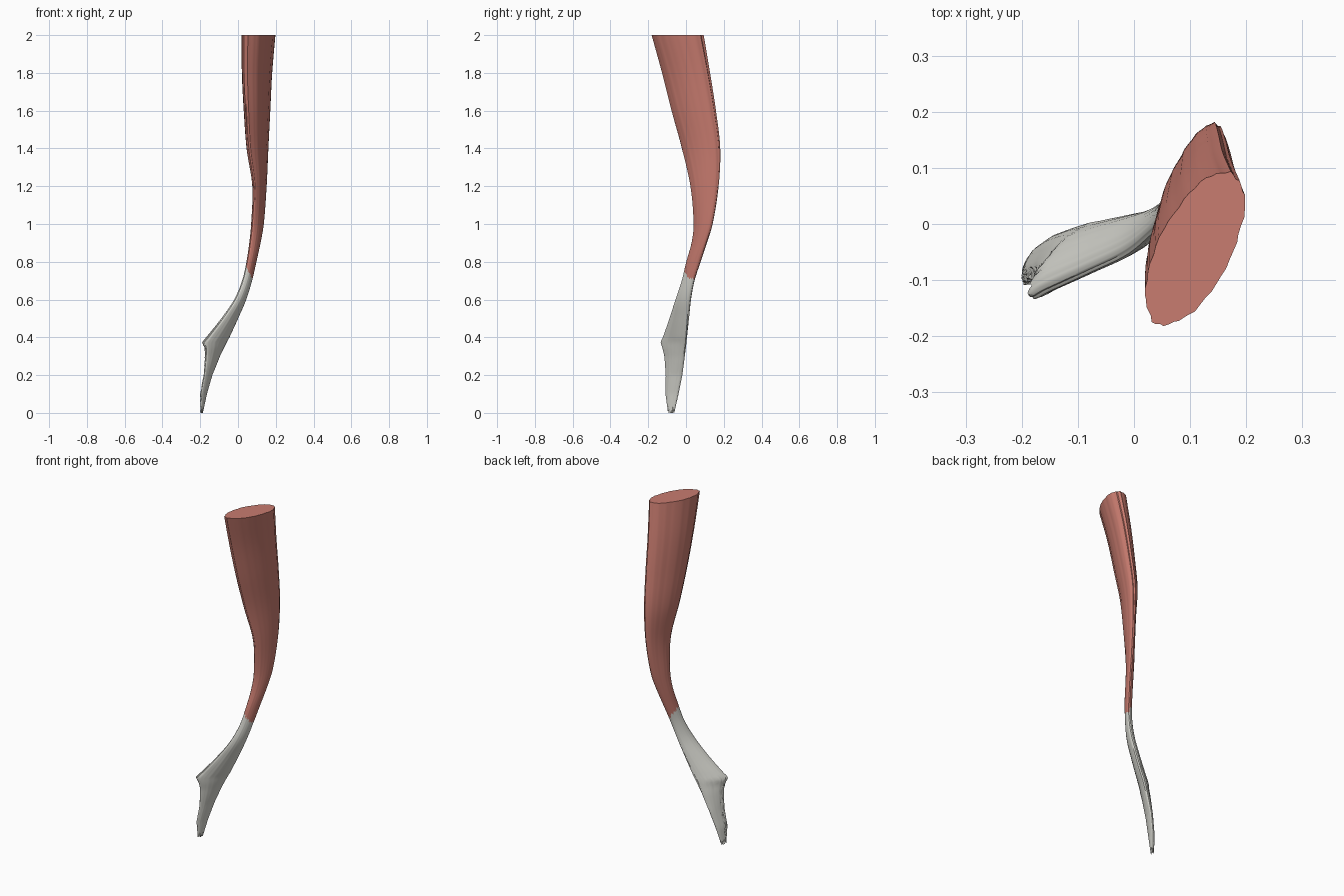
import bpy, bmesh, math, random

if "Cube" in bpy.data.objects:
    bpy.data.objects.remove(bpy.data.objects["Cube"])

random.seed(4)
SIDES = 56

# Horizontal sections: z, xmin, xmax, ymin, ymax, diagonal lean (0 = upright oval, 1 = flat diagonal)
SECTIONS = [
    (0.00, -0.200, -0.186, -0.095, -0.062, 0.6),
    (0.10, -0.200, -0.165, -0.108, -0.040, 0.7),
    (0.20, -0.182, -0.136, -0.106, -0.020, 0.75),
    (0.30, -0.176, -0.096, -0.113, -0.007, 0.78),
    (0.345, -0.178, -0.075, -0.124, -0.001, 0.82),
    (0.375, -0.190, -0.060, -0.134, 0.003, 0.84),
    (0.40, -0.168, -0.046, -0.121, 0.005, 0.82),
    (0.50, -0.088, 0.000, -0.086, 0.015, 0.75),
    (0.60, -0.020, 0.043, -0.055, 0.026, 0.65),
    (0.70, 0.022, 0.074, -0.022, 0.045, 0.6),
    (0.80, 0.045, 0.097, 0.002, 0.077, 0.6),
    (0.90, 0.060, 0.119, 0.030, 0.110, 0.65),
    (1.00, 0.070, 0.136, 0.041, 0.140, 0.7),
    (1.20, 0.076, 0.151, 0.025, 0.171, 0.72),
    (1.40, 0.046, 0.160, -0.020, 0.179, 0.7),
    (1.60, 0.031, 0.170, -0.075, 0.156, 0.68),
    (1.80, 0.021, 0.180, -0.125, 0.125, 0.65),
    (2.00, 0.020, 0.197, -0.180, 0.092, 0.6),
]
# Lengthwise fibre folds: number of folds round the section, depth, phase
FOLDS = [(n, random.uniform(0.006, 0.016), random.uniform(0, 6.28)) for n in (5, 8, 13, 19)]


def section(z):
    """Interpolate the section table: smooth along the belly, straight at the ragged end."""
    S = SECTIONS
    z = min(max(z, 0.0), 2.0)
    i = max(k for k in range(len(S) - 1) if S[k][0] <= z)
    a, b = S[i], S[i + 1]
    h = b[0] - a[0]
    u = (z - a[0]) / h
    if z < 0.4:
        return [p + (q - p) * u for p, q in zip(a[1:], b[1:])]
    prev = S[i - 1] if a[0] > 0.4 else a
    nxt = S[min(i + 2, len(S) - 1)]
    out = []
    for c in range(1, 6):
        m0 = (b[c] - prev[c]) / (b[0] - prev[0])
        m1 = (nxt[c] - a[c]) / (nxt[0] - a[0])
        out.append((2*u**3 - 3*u**2 + 1) * a[c] + (u**3 - 2*u**2 + u) * h * m0
                   + (3*u**2 - 2*u**3) * b[c] + (u**3 - u**2) * h * m1)
    return out


def point(t, z):
    x0, x1, y0, y1, lean = section(z)
    fold = 1 + sum(d * math.sin(n * t + p + 0.5 * z) for n, d, p in FOLDS)
    x = (x0 + x1) / 2 + (x1 - x0) / 2 * math.cos(t) * fold
    y = (y0 + y1) / 2 + (y1 - y0) / 2 * math.cos(t - math.acos(lean)) * fold
    return x, y, z


def loft(name, low, high, rings, color, cap_low, cap_high, ragged=False):
    """Skin between two per-side height lists, capping the chosen ends."""
    bm = bmesh.new()
    grid = []
    for r in range(rings + 1):
        ring = []
        for s in range(SIDES):
            t = 2 * math.pi * s / SIDES
            x, y, z = point(t, low[s] + (high[s] - low[s]) * r / rings)
            # torn attachment edge
            if ragged and z < 0.37 and math.cos(t) < -0.85:
                x += random.uniform(-0.001, 0.004)
            ring.append(bm.verts.new((x, y, z)))
        grid.append(ring)
    for a, b in zip(grid, grid[1:]):
        for s in range(SIDES):
            n = (s + 1) % SIDES
            bm.faces.new((a[s], a[n], b[n], b[s]))
    if cap_low:
        bm.faces.new(grid[0][::-1])
    if cap_high:
        bm.faces.new(grid[-1])
    mesh = bpy.data.meshes.new(name)
    bm.to_mesh(mesh)
    bm.free()
    mat = bpy.data.materials.new(name + "_colour")
    mat.diffuse_color = color
    mat.use_nodes = True
    mat.node_tree.nodes["Principled BSDF"].inputs["Base Color"].default_value = mat.diffuse_color
    mesh.materials.append(mat)
    obj = bpy.data.objects.new(name, mesh)
    bpy.context.collection.objects.link(obj)
    bpy.ops.object.select_all(action='DESELECT')
    obj.select_set(True)
    bpy.context.view_layer.objects.active = obj
    bpy.ops.object.shade_smooth_by_angle(angle=math.radians(40))


# Jagged slanting seam where flesh turns to tendon, and frayed lower end
seam = [0.745 - 0.035 * math.cos(2 * math.pi * s / SIDES)
        + random.uniform(-0.012, 0.012) for s in range(SIDES)]
frayed = [random.choice((0.0, 0.01, 0.02, 0.035)) for s in range(SIDES)]

loft("muscle_belly", seam, [2.0] * SIDES, 60, (0.58, 0.20, 0.16, 1), False, True)
loft("tendon", frayed, seam, 56, (0.68, 0.68, 0.63, 1), True, False, ragged=True)
